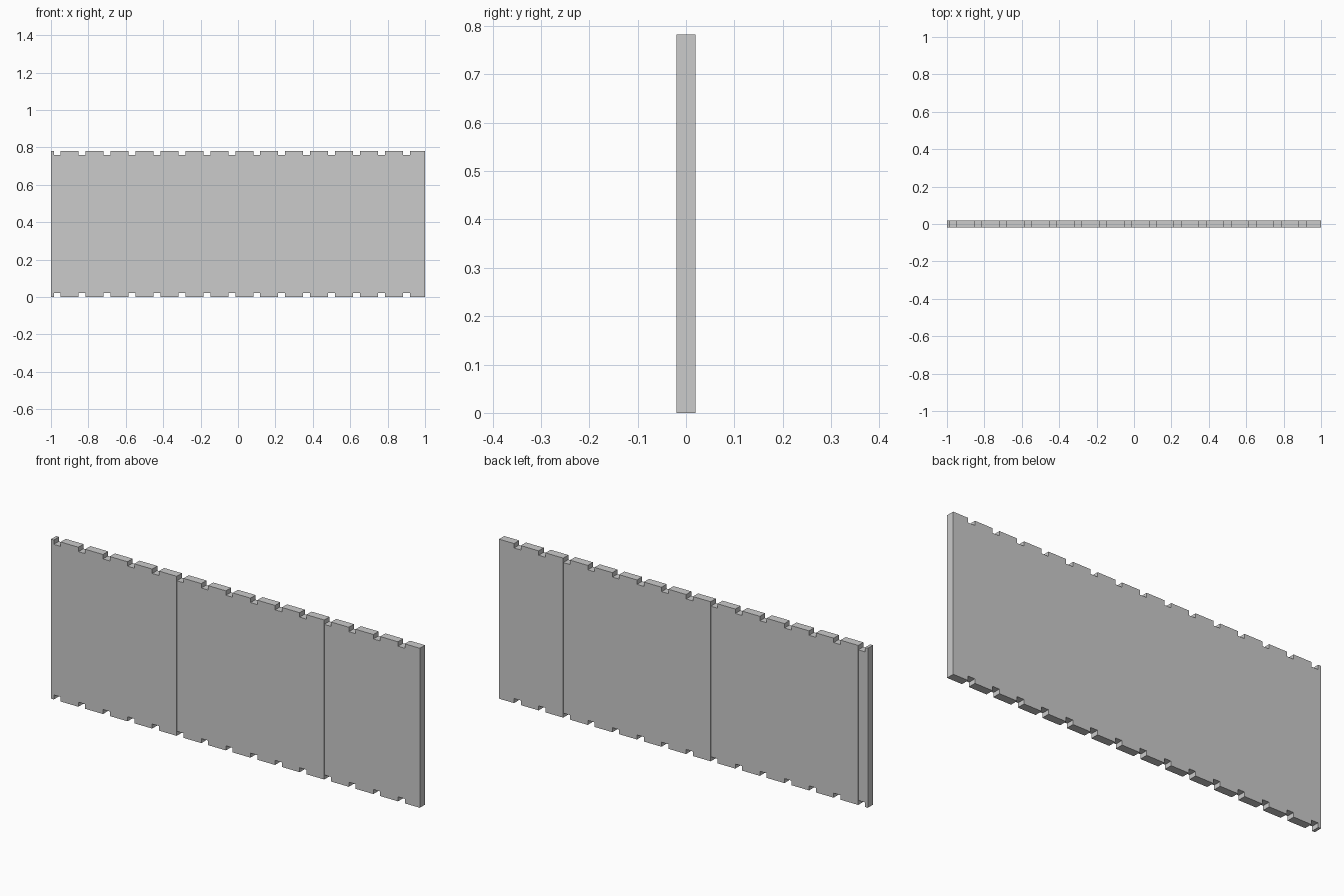
import bpy, bmesh

if "Cube" in bpy.data.objects:
    bpy.data.objects.remove(bpy.data.objects["Cube"])

PITCH = 2 / 15        # spacing of the boards
GAP = 0.037           # width of the shorter filler strips
FIRST = -0.985        # left edge of the first strip
HEIGHT = 0.782
NOTCH = 0.022


def add_box(name, x0, x1, depth, z0, z1):
    bm = bmesh.new()
    bmesh.ops.create_cube(bm, size=1)
    bmesh.ops.scale(bm, vec=(x1 - x0, depth, z1 - z0), verts=bm.verts)
    bmesh.ops.translate(bm, vec=((x0 + x1) / 2, 0, (z0 + z1) / 2), verts=bm.verts)
    mesh = bpy.data.meshes.new(name)
    bm.to_mesh(mesh)
    bm.free()
    obj = bpy.data.objects.new(name, mesh)
    bpy.context.collection.objects.link(obj)
    return obj


# Narrow cut board at the left end
add_box("end_board", -1, FIRST, 0.04, 0, HEIGHT)

# Short, slightly recessed strips alternating with full-height boards
for i in range(15):
    start = FIRST + i * PITCH
    add_box("filler_strip", start, start + GAP, 0.0385, NOTCH, HEIGHT - NOTCH)
    add_box("board", start + GAP, min(start + PITCH, 1), 0.04, 0, HEIGHT)
